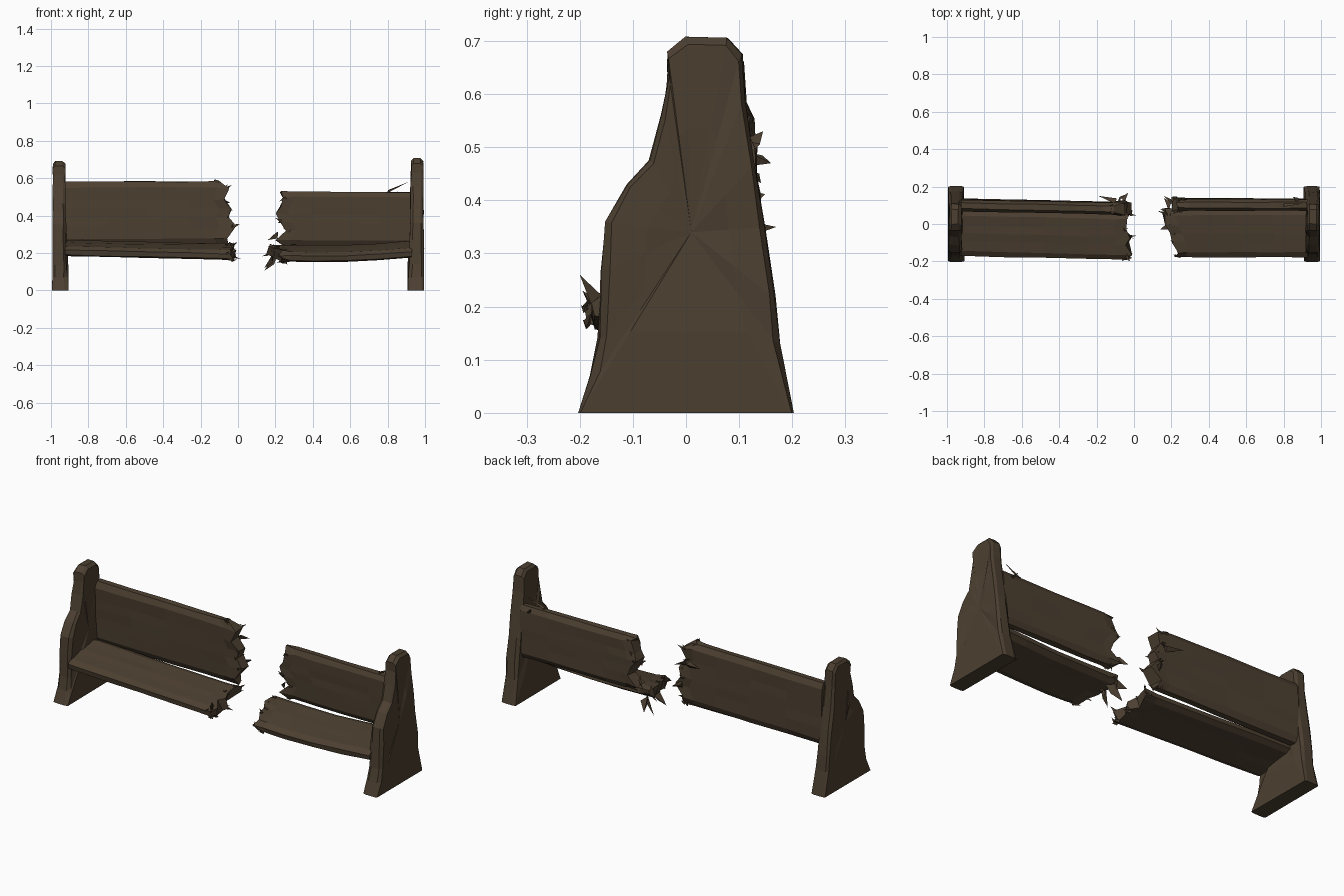
import bpy, bmesh, math, random
from mathutils import Vector

if "Cube" in bpy.data.objects:
    bpy.data.objects.remove(bpy.data.objects["Cube"])

random.seed(7)
R = random.uniform

wood = bpy.data.materials.new("dark weathered wood")
wood.diffuse_color = (0.072, 0.050, 0.030, 1)
wood.use_nodes = True
wood.node_tree.nodes["Principled BSDF"].inputs["Base Color"].default_value = wood.diffuse_color


def finish(name, bm):
    bmesh.ops.recalc_face_normals(bm, faces=bm.faces[:])
    me = bpy.data.meshes.new(name)
    bm.to_mesh(me)
    bm.free()
    me.materials.append(wood)
    ob = bpy.data.objects.new(name, me)
    bpy.context.collection.objects.link(ob)
    return ob


# End panels: worn side outline lofted through the thickness, faces slightly hollowed
OUTLINE = [(-0.203, 0), (-0.178, 0.07), (-0.165, 0.14), (-0.158, 0.27), (-0.150, 0.36),
           (-0.112, 0.43), (-0.068, 0.475), (-0.046, 0.56), (-0.034, 0.63), (-0.034, 0.68),
           (0.0, 0.708), (0.078, 0.706), (0.107, 0.675), (0.112, 0.59), (0.128, 0.47),
           (0.148, 0.35), (0.166, 0.22), (0.177, 0.13), (0.203, 0.0)]


def end_panel(name, side, drop):
    bm = bmesh.new()
    rings = []
    for depth, k in ((0, 0.93), (0.2, 1), (0.8, 1), (1, 0.93)):
        ring = []
        for y, z in OUTLINE:
            t = z / 0.71
            flare = 0.008 * max(0, 1 - z / 0.12)
            outer = 0.995 - 0.006 * t
            inner = 0.915 + 0.010 * t - flare
            x = outer + (inner - outer) * depth + R(-0.003, 0.003)
            yy = y * (k * 0.3 + 0.7) if z == 0 else 0.02 + (y - 0.02) * k + R(-0.003, 0.003)
            zz = 0 if z == 0 else 0.3 + (z - 0.3) * (k * 0.5 + 0.5) - drop * t
            ring.append(bm.verts.new((side * x, yy, zz)))
        rings.append(ring)
    n = len(OUTLINE)
    for a, b in zip(rings, rings[1:]):
        for i in range(n):
            j = (i + 1) % n
            bm.faces.new((a[i], a[j], b[j], b[i]))
    # broad faces: inner ring plus a slightly sunken centre
    for ring, sink in ((rings[0], -0.006), (rings[-1], 0.006)):
        c = Vector((0, 0.01, 0.34))
        inner_ring = []
        for v in ring:
            p = c.lerp(Vector((0, v.co.y, v.co.z)), 0.55)
            p.x = v.co.x + side * sink * R(-0.3, 1.2)
            inner_ring.append(bm.verts.new(p))
        mid = bm.verts.new((ring[4].co.x + side * sink, c.y, c.z))
        for i in range(n):
            j = (i + 1) % n
            bm.faces.new((ring[i], ring[j], inner_ring[j], inner_ring[i]))
            bm.faces.new((inner_ring[i], inner_ring[j], mid))
    return finish(name, bm)


def spike(bm, p, d, w):
    """Splinter: three-sided shard from p along d."""
    base = [bm.verts.new(p + Vector((R(-w, w) * 0.5, w * math.cos(a), w * math.sin(a))))
            for a in (0.3, 2.4, 4.5)]
    tip = bm.verts.new(p + d)
    bm.faces.new(base)
    for i in range(3):
        bm.faces.new((base[i], base[(i + 1) % 3], tip))


# Broken boards: rounded, optionally arched cross-section swept along x to a jagged end
def board(name, x0, breaks, lo, hi, thick, shift, splinters, sag=0.0, arch=0.0):
    bm = bmesh.new()
    lo, hi = Vector(lo), Vector(hi)
    across = (hi - lo).normalized()
    normal = Vector((-across.y, across.x))
    m = len(breaks)
    rings = []
    for t in (0, 0.25, 0.5, 0.75, 0.92, 1):
        ring = []
        for s in (1, -1):
            for i in range(m):
                f = i / (m - 1)
                f += -0.05 if i == 1 else 0.05 if i == m - 2 else 0
                half = thick / 2 * (0.5 if i in (0, m - 1) else 1)
                p = lo.lerp(hi, f) + normal * (s * half + arch * math.sin(math.pi * f))
                p += Vector(shift) * t
                p.y -= sag * math.sin(math.pi * t)
                x = x0 + (breaks[i] - x0) * t
                j = 0.002
                if t == 1:
                    x += R(-0.015, 0.015)
                    j = 0.008
                ring.append(bm.verts.new((x, p.x + R(-j, j), p.y + R(-j, j))))
        rings.append(ring[:m] + ring[m:][::-1])
    n = 2 * m
    for a, b in zip(rings, rings[1:]):
        for i in range(n):
            j = (i + 1) % n
            bm.faces.new((a[i], a[j], b[j], b[i]))
    for ring in (rings[0], rings[-1]):
        for i in range(m - 1):
            bm.faces.new((ring[i], ring[i + 1], ring[n - 2 - i], ring[n - 1 - i]))
    # splinters around the break
    sx = 1 if breaks[0] > x0 else -1
    ends = [v.co.copy() for v in rings[-1]]
    for _ in range(splinters):
        p = random.choice(ends) - Vector((sx * R(0.005, 0.03), 0, 0))
        spike(bm, p, Vector((sx * R(0.01, 0.035), R(-0.02, 0.02), R(-0.02, 0.02))), R(0.005, 0.011))
    return finish(name, bm)


end_panel("left_end_panel", -1, 0.015)
end_panel("right_end_panel", 1, 0.0)

board("left_backrest", -0.925, [-0.04, -0.06, -0.025, -0.05, -0.03, -0.06, -0.045, -0.10],
      (0.106, 0.246), (0.098, 0.583), 0.062, (-0.018, 0.0), 20)
board("right_backrest", 0.93, [0.23, 0.215, 0.26, 0.235, 0.205, 0.22, 0.25, 0.235],
      (0.106, 0.240), (0.100, 0.525), 0.062, (0.002, 0.004), 20)
board("left_seat", -0.925, [-0.03, -0.02, -0.04, -0.015, -0.045, -0.03, -0.02],
      (-0.168, 0.203), (0.080, 0.248), 0.052, (-0.022, -0.020), 16, 0.0, 0.004)
board("right_seat", 0.93, [0.225, 0.225, 0.215, 0.20, 0.18, 0.155, 0.165],
      (-0.175, 0.195), (0.082, 0.244), 0.054, (0.0, -0.018), 20, 0.014, 0.002)


# Torn flakes hanging off the breaks and joints: (position, direction, width)
bm = bmesh.new()
for p, d, w in (((-0.10, 0.12, 0.47), (-0.09, 0.03, 0.01), 0.018),
                ((-0.06, 0.12, 0.35), (0.03, 0.05, 0.00), 0.020),
                ((-0.08, 0.13, 0.48), (0.04, 0.03, -0.01), 0.015),
                ((0.21, 0.11, 0.30), (-0.05, 0.04, -0.03), 0.022),
                ((0.20, 0.06, 0.17), (-0.06, 0.02, -0.065), 0.030),
                ((0.19, -0.01, 0.17), (-0.05, -0.02, -0.05), 0.026),
                ((0.19, 0.09, 0.18), (-0.03, 0.05, -0.04), 0.026),
                ((-0.04, -0.17, 0.21), (0.02, -0.03, 0.05), 0.018),
                ((-0.04, -0.17, 0.20), (0.01, -0.025, 0.03), 0.018),
                ((0.80, 0.10, 0.53), (0.11, 0.01, 0.05), 0.010),
                ((0.88, 0.12, 0.50), (-0.03, 0.025, 0.03), 0.020)):
    spike(bm, Vector(p), Vector(d), w)
finish("torn_flakes", bm)
